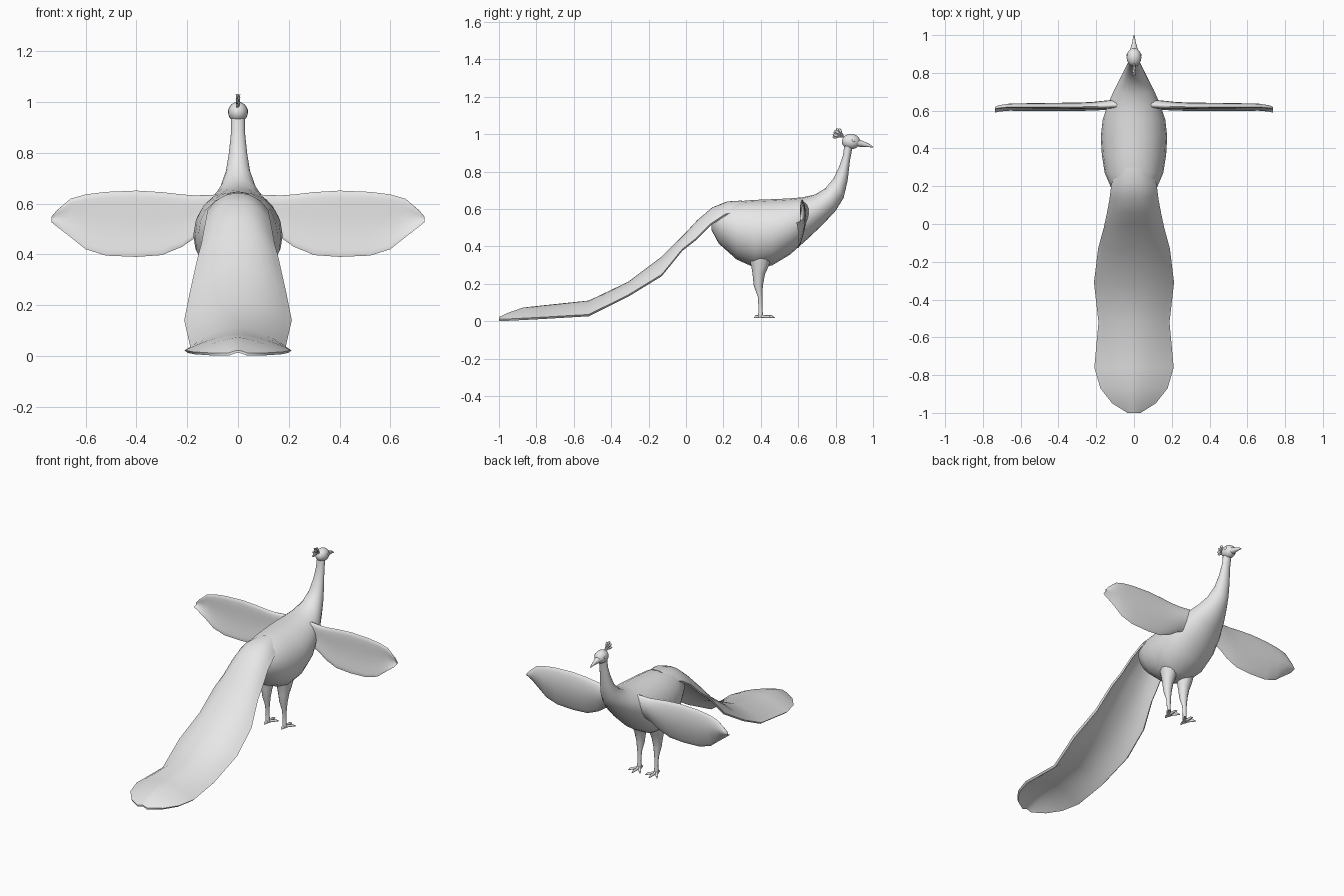
import bpy, bmesh, math
from mathutils import Vector

if "Cube" in bpy.data.objects:
    bpy.data.objects.remove(bpy.data.objects["Cube"])

grey = bpy.data.materials.new("plain grey")
grey.diffuse_color = (0.8, 0.8, 0.8, 1)
grey.use_nodes = True
grey.node_tree.nodes["Principled BSDF"].inputs["Base Color"].default_value = grey.diffuse_color


def skin(name, rings):
    """Closed surface through a list of equal-length point rings."""
    bm = bmesh.new()
    rows = [[bm.verts.new(p) for p in ring] for ring in rings]
    n = len(rows[0])
    for a, b in zip(rows, rows[1:]):
        for i in range(n):
            j = (i + 1) % n
            bm.faces.new((a[i], a[j], b[j], b[i]))
    bm.faces.new(rows[0])
    bm.faces.new(rows[-1])
    bmesh.ops.recalc_face_normals(bm, faces=bm.faces)
    me = bpy.data.meshes.new(name)
    bm.to_mesh(me)
    bm.free()
    me.materials.append(grey)
    ob = bpy.data.objects.new(name, me)
    bpy.context.collection.objects.link(ob)
    return ob


def oval(c, u, v, n=16):
    c, u, v = Vector(c), Vector(u), Vector(v)
    return [c + u * math.cos(2 * math.pi * i / n) + v * math.sin(2 * math.pi * i / n)
            for i in range(n)]


def span(top, bottom, hw, x=0, n=20):
    """Oval ring between an upper and a lower (y, z) point."""
    t, b = Vector((x, *top)), Vector((x, *bottom))
    return oval((t + b) / 2, (hw, 0, 0), (t - b) / 2, n)


def ball(name, loc, size):
    bpy.ops.mesh.primitive_uv_sphere_add(segments=20, ring_count=12, radius=1, location=loc)
    ob = bpy.context.object
    ob.name = name
    ob.scale = size
    ob.data.materials.append(grey)
    return ob


# Body and neck in one sweep
skin("body_and_neck", [span(*s) for s in [
    ((.145, .595), (.135, .49), .07),
    ((.18, .62), (.175, .415), .115),
    ((.27, .64), (.27, .33), .155),
    ((.36, .648), (.37, .285), .17),
    ((.46, .652), (.46, .298), .176),
    ((.55, .656), (.555, .355), .166),
    ((.62, .662), (.64, .43), .14),
    ((.69, .677), (.73, .515), .105),
    ((.745, .71), (.80, .59), .072),
    ((.79, .765), (.843, .66), .05),
    ((.82, .83), (.864, .75), .037),
    ((.84, .89), (.877, .86), .028),
    ((.846, .94), (.89, .93), .027)]])

# Head, eyes and beak
ball("head", (0, .882, .96), (.039, .049, .041))
for side in (-1, 1):
    ball("eye", (side * .034, .895, .966), (.006, .009, .009))
skin("beak", [span(*s, n=12) for s in [
    ((.91, .978), (.91, .934), .027),
    ((.935, .968), (.935, .932), .017),
    ((.96, .957), (.96, .932), .010),
    ((.985, .945), (.983, .930), .006),
    ((1.0, .932), (.998, .928), .002)]])

# Crest: a fan of flat feathers
for i in range(6):
    a = math.radians(122 + 11.5 * i)
    d, w = Vector((0, math.cos(a), math.sin(a))), Vector((0, -math.sin(a), math.cos(a)))
    base = Vector(((-1) ** i * .003, .846, .984))
    length = .063 if i else .054
    skin("crest_feather", [oval(base + d * length * t, (.003 + .003 * t, 0, 0), w * r, 8)
                           for t, r in ((0, .003), (.5, .003), (.72, .008), (.9, .007), (1, .002))])


# Tail: long arched shell sweeping down to the ground
def arch(top, edge, hw, power, thick=.01):
    upper, lower = [], []
    for i in range(15):
        s = -1 + 2 * i / 14
        k = abs(s) ** power
        p = Vector((hw * s, top[0] + (edge[0] - top[0]) * k, top[1] + (edge[1] - top[1]) * k))
        upper.append(p)
        lower.append(Vector((p.x * .95, p.y, max(p.z - thick, .001))))
    return upper + lower[::-1]


skin("tail", [arch(*s) for s in [
    ((.30, .645), (.29, .59), .09, 2.5),
    ((.22, .640), (.21, .573), .12, 2.5),
    ((.14, .608), (.13, .52), .13, 2.5),
    ((.06, .54), (.05, .44), .145, 2.5),
    ((0, .475), (-.02, .385), .16, 2.5),
    ((-.13, .345), (-.13, .25), .19, 2.4),
    ((-.31, .21), (-.31, .14), .212, 2.2),
    ((-.52, .11), (-.52, .036), .188, 2),
    ((-.76, .085), (-.76, .022), .21, 1.6),
    ((-.87, .073), (-.87, .016), .178, 1.4),
    ((-.95, .045), (-.95, .012), .115, 1.4),
    ((-1.0, .022), (-1.0, .012), .035, 1.4)]])


# Wings: thin cambered blades held straight out
def blade(x, top, bottom, y, thick):
    ring = []
    for i in range(20):
        a = 2 * math.pi * i / 20
        f = (1 - math.cos(a)) / 2          # 0 at the upper edge, 1 at the lower edge
        t = thick * math.sin(a) * (1 - .55 * f)
        ring.append((x, y + .015 * math.sin(math.pi * f) - .02 * f + t, top + (bottom - top) * f))
    return ring


for side, label in ((1, "right"), (-1, "left")):
    skin(label + "_wing", [blade(side * x, *r) for x, *r in [
        (.09, .635, .50, .63, .030),
        (.17, .632, .465, .625, .026),
        (.22, .636, .43, .622, .023),
        (.30, .645, .397, .62, .021),
        (.40, .651, .390, .62, .020),
        (.52, .646, .395, .62, .018),
        (.60, .636, .42, .62, .016),
        (.66, .619, .468, .62, .014),
        (.715, .572, .51, .615, .010),
        (.735, .548, .527, .61, .005)]])

    # Legs with feathered thighs
    lx = side * .062
    skin(label + "_leg", [span((f, z), (b, z), hw, lx, 12) for z, b, f, hw in [
        (.36, .33, .47, .055), (.29, .35, .44, .045), (.25, .356, .422, .035),
        (.19, .362, .411, .025), (.13, .384, .408, .015), (.07, .388, .408, .012),
        (.035, .386, .412, .014), (.018, .384, .414, .014)]])

    # Toes: three forward, one back
    for angle, length in ((90, .078), (52, .07), (128, .07), (270, .035)):
        a = math.radians(angle)
        d, w = Vector((math.cos(a), math.sin(a), 0)), Vector((-math.sin(a), math.cos(a), 0))
        base = Vector((lx, .398, .026))
        skin(label + "_toe", [oval(base + d * length * t - Vector((0, 0, .01 - r)), w * r, (0, 0, r), 8)
                              for t, r in ((0, .010), (.45, .008), (.75, .008), (1, .002))])

# Smooth shading with kept creases
bpy.ops.object.select_all(action='SELECT')
bpy.context.view_layer.objects.active = bpy.data.objects["tail"]
bpy.ops.object.shade_smooth_by_angle(angle=math.radians(50))
